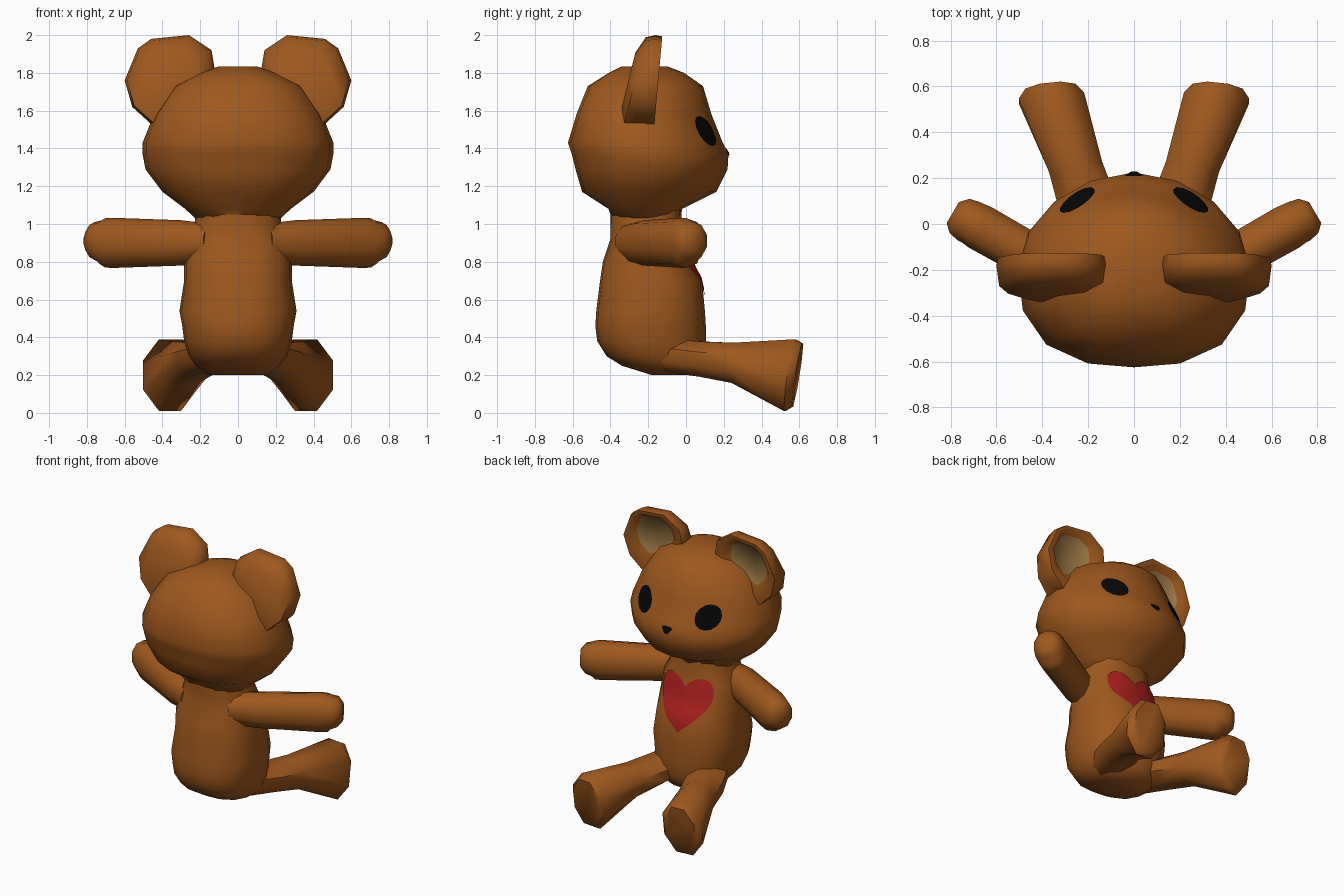
import bpy, bmesh, math
from mathutils import Vector as V
from mathutils.bvhtree import BVHTree

if "Cube" in bpy.data.objects:
    bpy.data.objects.remove(bpy.data.objects["Cube"])


def material(name, rgb):
    m = bpy.data.materials.new(name)
    m.diffuse_color = (*rgb, 1)
    m.use_nodes = True
    m.node_tree.nodes["Principled BSDF"].inputs["Base Color"].default_value = m.diffuse_color
    return m


BROWN = material("brown fur", (0.345, 0.098, 0.013))
TAN = material("tan inner ear", (0.36, 0.205, 0.07))
BLACK = material("black", (0.002, 0.002, 0.002))
RED = material("red", (0.42, 0.014, 0.014))


def finish(bm, name, mats, mirror=False, angle=70):
    me = bpy.data.meshes.new(name)
    bm.to_mesh(me)
    bm.free()
    for m in mats:
        me.materials.append(m)
    ob = bpy.data.objects.new(name, me)
    bpy.context.collection.objects.link(ob)
    if mirror:
        ob.modifiers.new("mirror", "MIRROR")
    bpy.ops.object.select_all(action='DESELECT')
    ob.select_set(True)
    bpy.context.view_layer.objects.active = ob
    bpy.ops.object.shade_smooth_by_angle(angle=math.radians(angle))
    return ob


def ring(c, u, v, n, p=2.0, back=None, phase=0.0):
    """Superellipse ring around c with half-axes u and v; back sets the exponent on the -v side."""
    out = []
    for i in range(n):
        a = 2 * math.pi * (i + phase) / n
        s, k = math.sin(a), math.cos(a)
        e = back if back and k < 0 else p
        f = (abs(s) ** e + abs(k) ** e) ** (-1 / e)
        out.append(V(c) + V(u) * s * f + V(v) * k * f)
    return out


def loft(name, rings, mats=(BROWN,), end_mat=0, mirror=False, angle=70):
    bm = bmesh.new()
    loops = [[bm.verts.new(p) for p in r] for r in rings]
    n = len(loops[0])
    for a, b in zip(loops, loops[1:]):
        for i in range(n):
            j = (i + 1) % n
            bm.faces.new((a[i], a[j], b[j], b[i]))
    bm.faces.new(loops[0][::-1])
    bm.faces.new(loops[-1]).material_index = end_mat
    bmesh.ops.recalc_face_normals(bm, faces=bm.faces)
    return finish(bm, name, mats, mirror, angle)


def stack(rows, n, p, back):
    """Horizontal rings from (z, half width, back y, front y)."""
    return [ring((0, (b + f) / 2, z), (w, 0, 0), (0, (f - b) / 2, 0), n, p, back)
            for z, w, b, f in rows]


def decal(name, target, centre, outline, mat, mirror=False):
    """Thin patch projected along y onto the front of a part."""
    tree = BVHTree.FromPolygons([v.co for v in target.data.vertices],
                                [p.vertices for p in target.data.polygons])
    bm = bmesh.new()

    def put(x, z):
        hit = tree.ray_cast(V((x, 2, z)), V((0, -1, 0)))
        return bm.verts.new(hit[0] + hit[1] * 0.006)
    cx, cz = centre
    mid = put(cx, cz)
    prev = None
    n = len(outline)
    for s in (0.25, 0.5, 0.75, 1):
        cur = [put(cx + x * s, cz + z * s) for x, z in outline]
        for i in range(n):
            j = (i + 1) % n
            bm.faces.new((prev[i], prev[j], cur[j], cur[i]) if prev else (mid, cur[j], cur[i]))
        prev = cur
    bmesh.ops.recalc_face_normals(bm, faces=bm.faces)
    if sum(f.normal.y for f in bm.faces) < 0:
        bmesh.ops.reverse_faces(bm, faces=bm.faces)
    return finish(bm, name, [mat], mirror)


# Head (tapered face, squarer back) and body
head = loft("head", stack([
    (1.02, .215, -.39, -.03), (1.08, .28, -.41, -.02), (1.17, .40, -.55, .16),
    (1.29, .49, -.585, .22), (1.37, .505, -.605, .225), (1.43, .505, -.625, .195),
    (1.58, .445, -.58, .135), (1.73, .34, -.52, .09), (1.80, .20, -.41, -.01),
    (1.835, .10, -.34, -.10)], 16, 1.87, 2.5))
body = loft("body", stack([
    (.20, .16, -.18, .05), (.25, .225, -.34, .085), (.30, .26, -.42, .10),
    (.38, .285, -.47, .105), (.46, .295, -.48, .105), (.54, .31, -.475, .10),
    (.70, .285, -.455, .085), (.80, .285, -.44, .03), (.92, .265, -.40, 0),
    (1.0, .23, -.40, -.02), (1.12, .22, -.40, -.03)], 16, 2.5, 2.6))

# Arms: tubes ending in a smaller rounded paw
side = V((-0.5, 0.86, 0))
loft("arms", [ring(c, side * h, (0, 0, v), 10, 2.3) for c, h, v in [
    ((.14, -.30, .90), .09, .10), ((.30, -.225, .90), .10, .12),
    ((.67, -.015, .90), .105, .133), ((.705, .005, .90), .10, .13),
    ((.72, .012, .905), .10, .115), ((.76, .035, .91), .09, .10),
    ((.79, .05, .91), .055, .06)]], mirror=True)

# Legs: flare out towards tilted soles
loft("legs", [ring(c, (w, -w * k, 0), (0, h * t, h), 8, 2.3, phase=.5) for c, w, h, t, k in [
    ((.14, -.12, .31), .10, .095, 0, .25), ((.20, .08, .285), .13, .098, 0, .25),
    ((.255, .25, .265), .122, .112, 0, .2), ((.36, .55, .20), .15, .20, .14, .1),
    ((.365, .59, .20), .115, .175, .16, .1)]], mirror=True, angle=50)

# Ears: cupped shells leaning back, with a tan patch inside
EAR = [(.12, 1.80), (.14, 1.92), (.26, 2.0), (.46, 1.98), (.53, 1.93),
       (.60, 1.76), (.56, 1.62), (.45, 1.52), (.28, 1.58), (.15, 1.68)]


def ear_ring(scale, y0, slope, cx=.36, cz=1.77):
    out = []
    for x, z in EAR:
        x, z = cx + (x - .36) * scale, cz + (z - 1.77) * scale
        out.append(V((x, y0 - slope * (2 - z), z)))
    return out


loft("ears", [ear_ring(.6, -.245, .25), ear_ring(.95, -.21, .25),
              ear_ring(1, -.16, .09), ear_ring(.97, -.125, .09),
              ear_ring(.77, -.125, .09, .365, 1.785),
              ear_ring(.6, -.162, .09, .37, 1.805)],
     (BROWN, TAN), 1, mirror=True, angle=60)

# Face and chest details
eye = [(.076 * math.sin(i * math.pi / 7), .08 * math.cos(i * math.pi / 7)) for i in range(14)]
decal("eyes", head, (.245, 1.49), eye, BLACK, True)
decal("nose", head, (0, 1.38), [(-.04, .01), (-.025, .022), (.025, .022),
                                (.04, .01), (.012, -.022), (-.012, -.022)], BLACK)
heart = []
for i in range(32):
    t = 2 * math.pi * i / 32
    heart.append((.195 * math.copysign(abs(math.sin(t)) ** 2.2, math.sin(t)),
                  .0132 * (13 * math.cos(t) - 4.5 * math.cos(2 * t)
                           - 2 * math.cos(3 * t) - .5 * math.cos(4 * t))))
decal("chest_heart", body, (0, .82), heart, RED)
